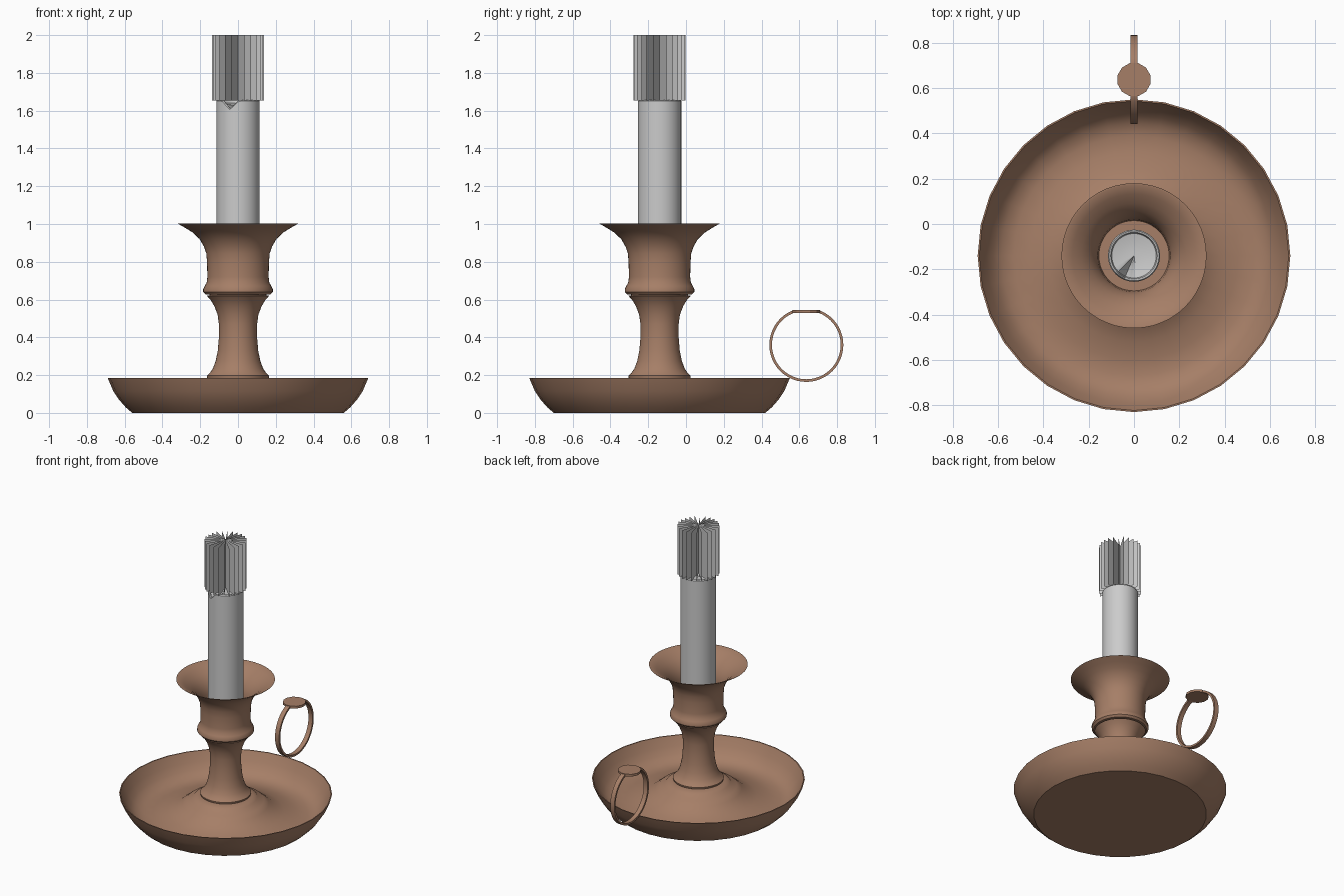
import bpy, bmesh, math

if "Cube" in bpy.data.objects:
    bpy.data.objects.remove(bpy.data.objects["Cube"])

CY = -0.14  # y of the main axis

copper = bpy.data.materials.new("copper")
copper.diffuse_color = (0.38, 0.21, 0.135, 1)
copper.use_nodes = True
copper.node_tree.nodes["Principled BSDF"].inputs["Base Color"].default_value = copper.diffuse_color


def finish(name, bm, mat=None, smooth=True, normals=True):
    if normals:
        bmesh.ops.recalc_face_normals(bm, faces=bm.faces)
    me = bpy.data.meshes.new(name)
    bm.to_mesh(me)
    bm.free()
    ob = bpy.data.objects.new(name, me)
    bpy.context.collection.objects.link(ob)
    if mat:
        me.materials.append(mat)
    if smooth:
        bpy.ops.object.select_all(action='DESELECT')
        ob.select_set(True)
        bpy.context.view_layer.objects.active = ob
        bpy.ops.object.shade_smooth_by_angle(angle=math.radians(35))
    return ob


def lathe(profile, n):
    """Revolve (radius, z) points about the main axis."""
    bm = bmesh.new()
    rings = []
    for r, z in profile:
        if r == 0:
            rings.append([bm.verts.new((0, CY, z))] * n)
        else:
            rings.append([bm.verts.new((r * math.cos(2 * math.pi * i / n),
                                        CY + r * math.sin(2 * math.pi * i / n), z))
                          for i in range(n)])
    for a, b in zip(rings, rings[1:]):
        for i in range(n):
            j = (i + 1) % n
            bm.faces.new(list(dict.fromkeys((a[i], a[j], b[j], b[i]))))
    return bm


# Dish with a raised skirt under the stem
dish = [(0, 0), (0.56, 0), (0.595, 0.03), (0.63, 0.07), (0.66, 0.115), (0.69, 0.185),
        (0.683, 0.185), (0.652, 0.122), (0.62, 0.08), (0.585, 0.05), (0.53, 0.035),
        (0.46, 0.04), (0.38, 0.06), (0.32, 0.085), (0.28, 0.115), (0.25, 0.14),
        (0.22, 0.148), (0.205, 0.165), (0.18, 0.175), (0.155, 0.18), (0, 0.18)]
finish("dish", lathe(dish, 32), copper)

# Waisted stem
stem = [(0, 0.175), (0.15, 0.178), (0.163, 0.185), (0.165, 0.197), (0.15, 0.21), (0.133, 0.235),
        (0.118, 0.275), (0.107, 0.33), (0.101, 0.4), (0.101, 0.47), (0.108, 0.52),
        (0.125, 0.565), (0.145, 0.598), (0.165, 0.62), (0.15, 0.622), (0.15, 0.63), (0, 0.63)]
finish("stem", lathe(stem, 48), copper)

# Flared candle socket, hollow inside
socket = [(0, 0.627), (0.172, 0.627), (0.184, 0.64), (0.184, 0.655), (0.176, 0.672),
          (0.166, 0.69), (0.162, 0.72), (0.164, 0.8), (0.168, 0.845), (0.18, 0.88),
          (0.203, 0.92), (0.24, 0.955), (0.28, 0.98), (0.32, 1.003),
          (0.312, 1.003), (0.272, 0.982), (0.232, 0.955), (0.196, 0.92), (0.172, 0.88),
          (0.16, 0.845), (0.155, 0.8), (0, 0.8)]
finish("socket", lathe(socket, 48), copper)

# Candle with a dished top and a melted groove running to the rim
candle = [(0, 0.8), (0.115, 0.8), (0.115, 1.2), (0.115, 1.59), (0.115, 1.65), (0.11, 1.657),
          (0.103, 1.655), (0.098, 1.64), (0.06, 1.632), (0.02, 1.63), (0, 1.63)]
bm = lathe(candle, 48)
for v in bm.verts:
    if v.co.z > 1.6:
        x, y = v.co.x, v.co.y - CY
        d = abs(math.atan2(y, x) - math.radians(-112))
        if math.hypot(x, y) > 0.01:
            v.co.z -= 0.045 * max(0, 1 - d / math.radians(24))
finish("candle", bm)

# Flame made of crossed upright cards
bm = bmesh.new()
CARDS, R = 12, 0.137
for k in range(CARDS):
    a = math.pi * k / CARDS
    c, s = R * math.cos(a), R * math.sin(a)
    bm.faces.new([bm.verts.new(p) for p in ((-c, CY - s, 1.655), (c, CY + s, 1.655),
                                            (c, CY + s, 2.0), (-c, CY - s, 2.0))])
finish("flame_cards", bm, smooth=False, normals=False)

# Ring handle, flattened on top
bm = bmesh.new()
N, HY, HZ = 48, 0.637, 0.36
rings = []
for i in range(N):
    a = 2 * math.pi * i / N
    rings.append([bm.verts.new((x, HY + r * math.cos(a), min(HZ + r * math.sin(a), top)))
                  for x, r, top in ((-0.016, 0.196, 0.543), (0.016, 0.196, 0.543),
                                    (0.016, 0.182, 0.531), (-0.016, 0.182, 0.531))])
for i in range(N):
    a, b = rings[i], rings[(i + 1) % N]
    for k in range(4):
        m = (k + 1) % 4
        bm.faces.new((a[k], a[m], b[m], b[k]))
finish("ring_handle", bm, copper)

# Thumb rest disc on the ring
bpy.ops.mesh.primitive_cylinder_add(vertices=12, radius=0.075, depth=0.016,
                                    location=(0, 0.637, 0.538), rotation=(0, 0, math.radians(15)))
rest = bpy.context.object
rest.name = "thumb_rest"
rest.data.materials.append(copper)
